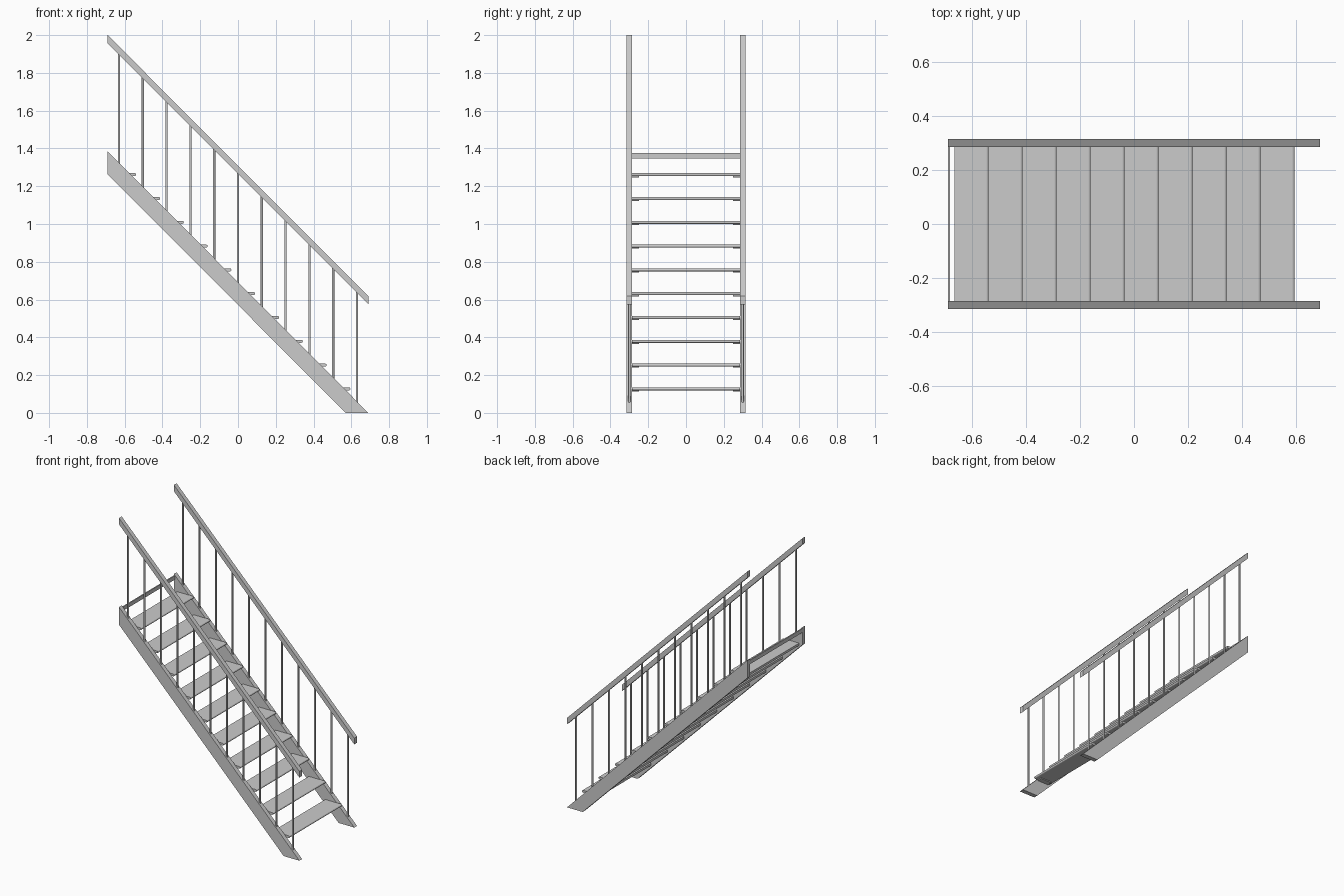
import bpy, bmesh, math
from mathutils import Vector

if "Cube" in bpy.data.objects:
    bpy.data.objects.remove(bpy.data.objects["Cube"])

STEP = 0.126          # rise and run of each step
Y = 0.30              # side centre line


def finish(name, bm, smooth=False):
    bmesh.ops.recalc_face_normals(bm, faces=bm.faces)
    me = bpy.data.meshes.new(name)
    bm.to_mesh(me)
    bm.free()
    ob = bpy.data.objects.new(name, me)
    bpy.context.collection.objects.link(ob)
    if smooth:
        for p in me.polygons:
            p.use_smooth = len(p.vertices) == 4
    return ob


def extrude_xz(name, pts, y0, y1, smooth=False):
    """Side profile in x/z, extruded from y0 to y1."""
    bm = bmesh.new()
    face = bm.faces.new([bm.verts.new((x, y0, z)) for x, z in pts])
    geo = bmesh.ops.extrude_face_region(bm, geom=[face])["geom"]
    verts = [v for v in geo if isinstance(v, bmesh.types.BMVert)]
    bmesh.ops.translate(bm, verts=verts, vec=(0, y1 - y0, 0))
    return finish(name, bm, smooth)


def box(name, x0, x1, y0, y1, z0, z1):
    return extrude_xz(name, [(x0, z0), (x1, z0), (x1, z1), (x0, z1)], y0, y1)


def rod(name, x, y, z0, z1, r=0.006):
    bm = bmesh.new()
    bmesh.ops.create_cone(bm, cap_ends=True, segments=12, radius1=r, radius2=r, depth=z1 - z0)
    bmesh.ops.translate(bm, verts=bm.verts, vec=(x, y, (z0 + z1) / 2))
    return finish(name, bm, True)


for side, tag in ((-1, "front"), (1, "back")):
    y0, y1 = side * Y - 0.015, side * Y + 0.015
    # sloping stringer, cut flat at the floor and plumb at the top
    extrude_xz(f"stringer_{tag}", [(0.57, 0), (0.69, 0), (-0.69, 1.385), (-0.69, 1.263)], y0, y1)
    # sloping handrail with plumb ends
    extrude_xz(f"handrail_{tag}", [(0.69, 0.575), (0.69, 0.618), (-0.69, 2.0), (-0.69, 1.957)], y0, y1)
    # balusters
    for i in range(11):
        x = 0.63 - i * STEP
        rod(f"baluster_{tag}_{i + 1}", x, side * Y, 0.055 + i * STEP, 0.655 + i * STEP)

# treads with rounded nosing, and a small bracket under each end
for i in range(10):
    nose, z = 0.595 - i * STEP, 0.127 + i * STEP
    r = 0.008
    pts = [(nose - 0.127, z + r), (nose - 0.127, z - r)]
    for k in range(7):
        a = -math.pi / 2 + math.pi * k / 6
        pts.append((nose - r + r * math.cos(a), z + r * math.sin(a)))
    extrude_xz(f"tread_{i + 1}", pts, -0.287, 0.287)
    for side in (-1, 1):
        a, b = sorted((side * 0.25, side * 0.287))
        box(f"bracket_{i + 1}_{'back' if side > 0 else 'front'}",
            nose - 0.115, nose - 0.03, a, b, z - r - 0.006, z - r)

# cross bar at the head of the stairs
box("top_crossbar", -0.69, -0.682, -0.287, 0.287, 1.348, 1.375)
